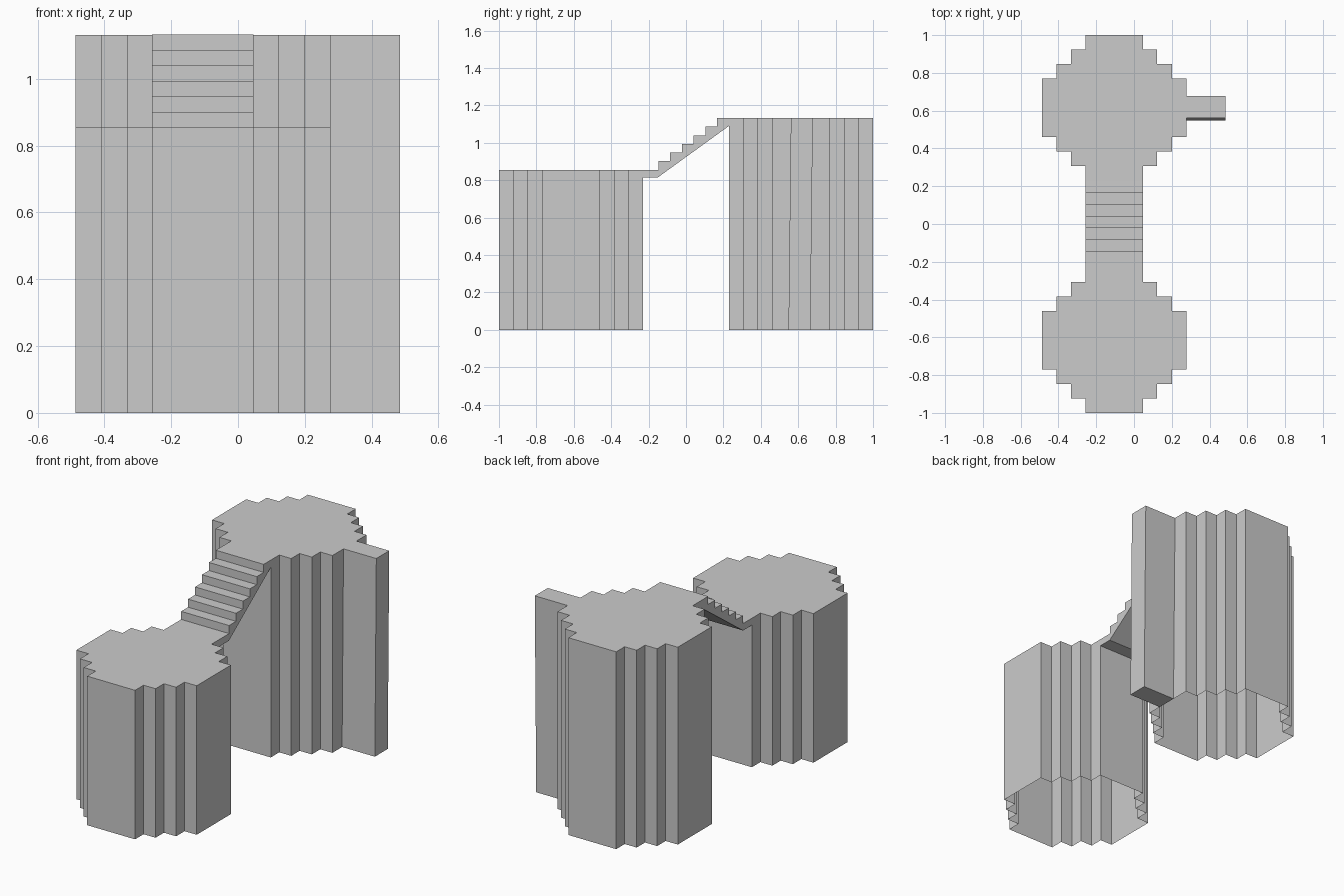
import bpy, bmesh

if "Cube" in bpy.data.objects:
    bpy.data.objects.remove(bpy.data.objects["Cube"])

CX = -0.105                                   # shared centre line of towers and stairs
XS = [0.152, 0.228, 0.305, 0.382]             # stepped half widths in x
YS = [0.385, 0.308, 0.232, 0.155]             # matching half depths in y


def make_object(name, bm):
    bmesh.ops.recalc_face_normals(bm, faces=bm.faces)
    mesh = bpy.data.meshes.new(name)
    bm.to_mesh(mesh)
    bm.free()
    ob = bpy.data.objects.new(name, mesh)
    bpy.context.collection.objects.link(ob)
    return ob


def extrude(name, points, offset, open_start=False):
    """Extrude a 3D outline along offset, optionally leaving the first end open."""
    bm = bmesh.new()
    a = [bm.verts.new(p) for p in points]
    b = [bm.verts.new([p[i] + offset[i] for i in range(3)]) for p in points]
    for i in range(len(a)):
        j = (i + 1) % len(a)
        bm.faces.new((a[i], a[j], b[j], b[i]))
    bm.faces.new(b)
    if not open_start:
        bm.faces.new(a[::-1])
    ob = make_object(name, bm)
    if open_start:                            # an open shell must face outward
        top = max(ob.data.polygons, key=lambda p: p.center.z)
        if top.normal.z < 0:
            ob.data.flip_normals()
    return ob


def stepped_outline(cy):
    """Stepped round plan, one quadrant mirrored into four."""
    quad = []
    for i in range(4):
        quad.append((XS[i], YS[i]))
        if i < 3:
            quad.append((XS[i], YS[i + 1]))
    pts = quad + [(x, -y) for x, y in quad[::-1]]
    pts += [(-x, y) for x, y in pts[::-1]]
    return [(CX + x, cy + y, 0) for x, y in pts]


# Towers, open underneath
extrude("low_tower", stepped_outline(-0.615), (0, 0, 0.855), True)
extrude("high_tower", stepped_outline(0.615), (0, 0, 1.132), True)

# Staircase with sloping underside
profile = [(0.23, 1.09), (-0.15, 0.815), (-0.23, 0.815), (-0.23, 0.855)]
for i in range(6):
    y, z = -0.148 + i * 0.0628, 0.855 + i * 0.0462
    profile += [(y, z), (y, z + 0.0462)]
profile.append((0.23, 1.132))
extrude("staircase", [(CX - 0.152, y, z) for y, z in profile], (0.304, 0, 0))

# Slightly leaning side fin on the high tower
fin = [(0.277, 0.548, 0), (0.485, 0.548, 0), (0.485, 0.665, 0), (0.277, 0.665, 0)]
extrude("side_fin", fin, (0, 0.013, 1.132))
